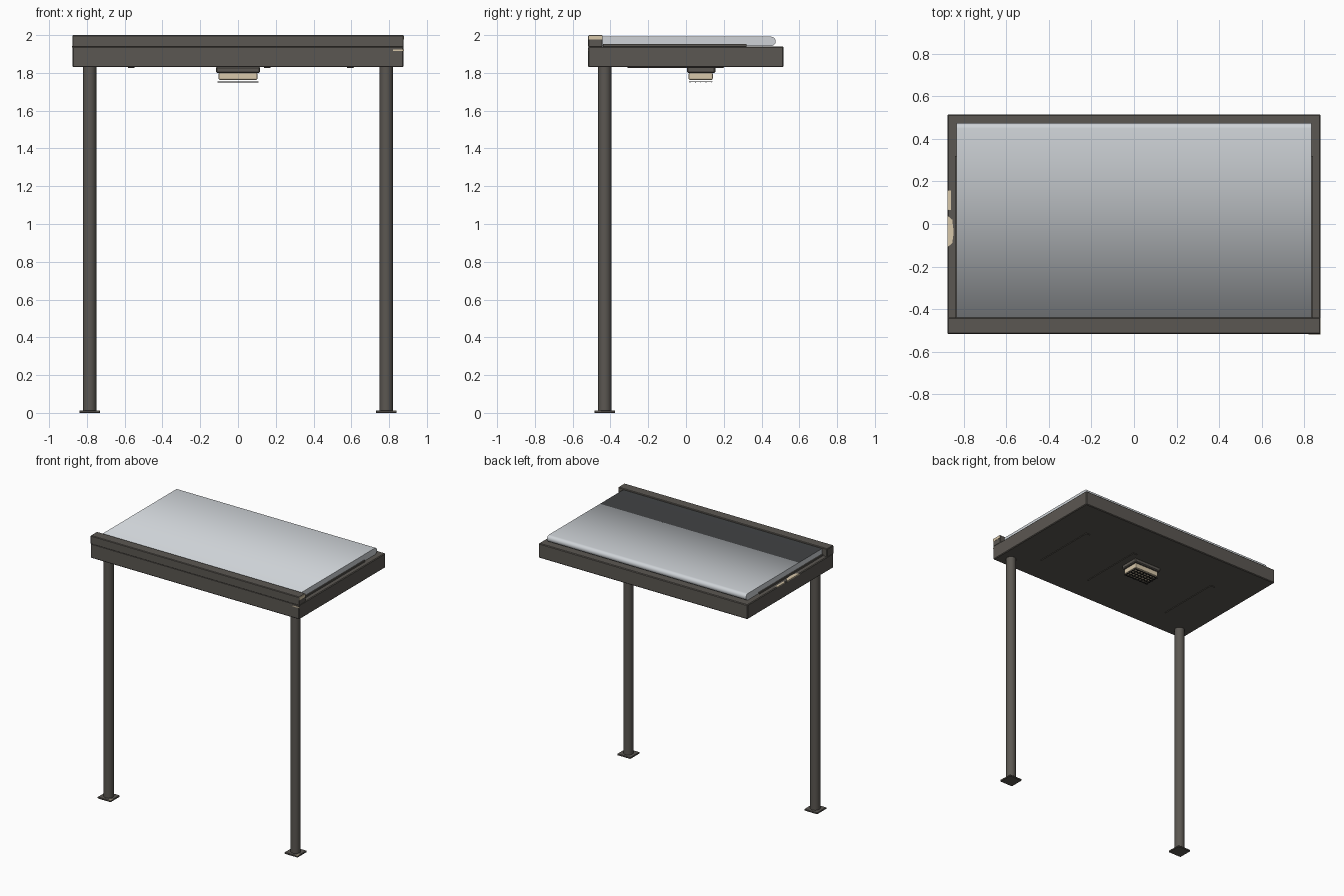
import bpy, bmesh, math

cube = bpy.data.objects.get("Cube")
if cube:
    bpy.data.objects.remove(cube, do_unlink=True)


def material(name, rgb, rough=0.7):
    m = bpy.data.materials.new(name)
    m.use_nodes = True
    m.diffuse_color = (*rgb, 1)
    bsdf = m.node_tree.nodes["Principled BSDF"]
    bsdf.inputs["Base Color"].default_value = (*rgb, 1)
    bsdf.inputs["Roughness"].default_value = rough
    return m


DARK = material("dark painted metal", (0.105, 0.096, 0.084))
LIGHT = material("pale roof sheet", (0.62, 0.65, 0.68))
CREAM = material("cream lamp and bare patches", (0.68, 0.57, 0.40))
BLACK = material("black wire", (0.02, 0.02, 0.02))


def finish(name, bm, mat, bevel=0, segments=1):
    bmesh.ops.recalc_face_normals(bm, faces=bm.faces)
    mesh = bpy.data.meshes.new(name)
    bm.to_mesh(mesh)
    bm.free()
    obj = bpy.data.objects.new(name, mesh)
    bpy.context.collection.objects.link(obj)
    mesh.materials.append(mat)
    if bevel:
        mod = obj.modifiers.new("soft edges", "BEVEL")
        mod.width, mod.segments = bevel, segments
    return obj


def box(name, x, y, z, mat, bevel=0, segments=1):
    """Box from (low, high) ranges on each axis."""
    bm = bmesh.new()
    bmesh.ops.create_cube(bm, size=1)
    for v in bm.verts:
        for i, (lo, hi) in enumerate((x, y, z)):
            v.co[i] = lo if v.co[i] < 0 else hi
    return finish(name, bm, mat, bevel, segments)


def extrude(name, profile, axis, lo, hi, mat, bevel=0):
    """Extrude a flat profile along x (axis 0) or z (axis 2)."""
    bm = bmesh.new()
    place = (lambda a, b, t: (t, a, b)) if axis == 0 else (lambda a, b, t: (a, b, t))
    face = bm.faces.new([bm.verts.new(place(a, b, lo)) for a, b in profile])
    moved = bmesh.ops.extrude_face_region(bm, geom=[face])["geom"]
    shift = (hi - lo, 0, 0) if axis == 0 else (0, 0, hi - lo)
    bmesh.ops.translate(bm, vec=shift, verts=[g for g in moved if isinstance(g, bmesh.types.BMVert)])
    return finish(name, bm, mat, bevel)


# Canopy tray and front upstand
box("canopy_tray", (-0.877, 0.877), (-0.518, 0.516), (1.83, 1.94), DARK, 0.005)
box("front_upstand", (-0.877, 0.877), (-0.518, -0.441), (1.935, 2.0), DARK, 0.004)

# Roof sheet with a rounded rear edge
rear = [(0.45 + 0.025 * math.cos(a), 1.967 + 0.025 * math.sin(a))
        for a in [math.radians(-90 + 22.5 * i) for i in range(9)]]
roof = extrude("roof_sheet", [(-0.442, 1.942)] + rear + [(-0.442, 1.992)],
               0, -0.835, 0.835, LIGHT)
roof.data.polygons.foreach_set("use_smooth", [len(p.vertices) == 4 and abs(p.normal.x) < 0.5
                                             for p in roof.data.polygons])
for sign, side in ((-1, "right"), (1, "left")):
    box(side + "_roof_trim", tuple(sorted((sign * 0.835, sign * 0.843))), (-0.44, 0.32),
        (1.94, 1.952), DARK)

# Posts and foot plates
for sign, side in ((-1, "right"), (1, "left")):
    px, py = sign * 0.785, -0.43
    bm = bmesh.new()
    bmesh.ops.create_cone(bm, cap_ends=True, segments=20, radius1=0.035, radius2=0.035, depth=1.83)
    bmesh.ops.translate(bm, vec=(px, py, 0.92), verts=bm.verts)
    post = finish(side + "_post", bm, DARK)
    for p in post.data.polygons:
        p.use_smooth = abs(p.normal.z) < 0.5
    for e in post.data.edges:
        a, b = (post.data.vertices[i].co.z for i in e.vertices)
        e.use_edge_sharp = abs(a - b) < 0.1
    box(side + "_foot_plate", (px - 0.055, px + 0.055), (py - 0.055, py + 0.055),
        (0, 0.012), DARK, 0.002)
    extrude(side + "_foot_bare_corner",
            [(px + 0.054, py - 0.054), (px + 0.054, py - 0.02), (px + 0.036, py - 0.054)],
            2, 0.011, 0.0135, CREAM)

# Lamp under the canopy with its wire guard
box("lamp_housing", (-0.117, 0.117), (0.005, 0.155), (1.80, 1.832), DARK, 0.006)
box("lamp_diffuser", (-0.103, 0.103), (0.014, 0.142), (1.762, 1.802), CREAM, 0.008, 2)
WIRE = 0.0022
for i in range(5):
    y = 0.022 + 0.028 * i
    box("lamp_guard_long_wire", (-0.108, 0.108), (y - WIRE, y + WIRE), (1.75, 1.754), BLACK)
for i in range(8):
    x = -0.098 + 0.028 * i
    box("lamp_guard_cross_wire", (x - WIRE, x + WIRE), (0.016, 0.14), (1.751, 1.755), BLACK)

# Shallow ribs on the underside
for x in (-0.565, 0.155, 0.595):
    box("underside_rib", (x - 0.018, x + 0.018), (-0.31, 0.2), (1.826, 1.832), DARK, 0.002)

# Bare patches where the paint is worn
box("upstand_end_patch", (0.875, 0.8785), (-0.516, -0.443), (1.976, 1.998), CREAM)
extrude("tray_edge_patch", [(-0.8785, -0.11), (-0.855, -0.09), (-0.848, -0.04),
                            (-0.855, 0.02), (-0.8785, 0.04)], 2, 1.934, 1.942, CREAM)
box("tray_edge_small_patch", (-0.8785, -0.862), (0.065, 0.158), (1.936, 1.942), CREAM)
box("front_scratch", (0.82, 0.878), (-0.5195, -0.515), (1.917, 1.925), CREAM)
